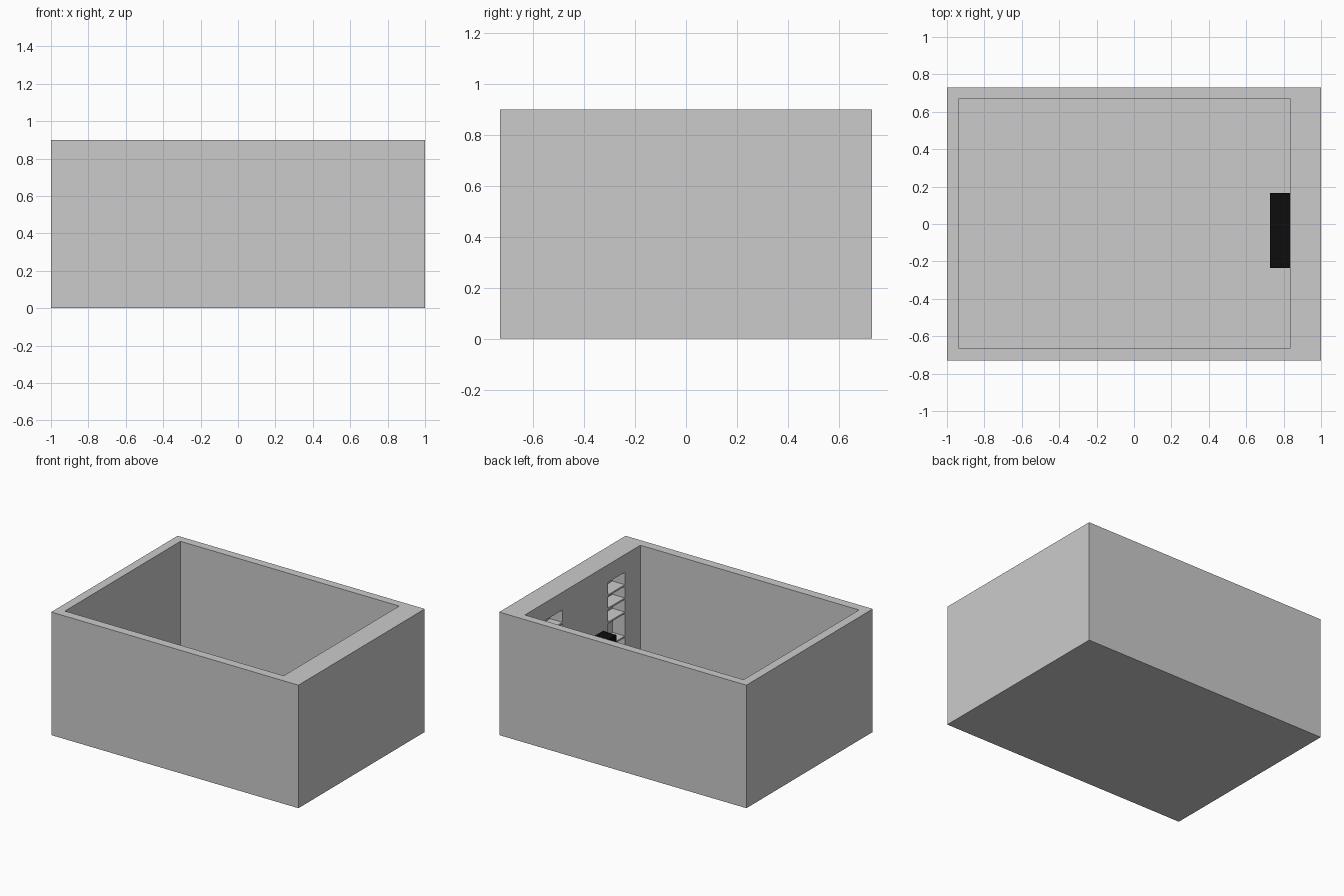
import bpy

if "Cube" in bpy.data.objects:
    bpy.data.objects.remove(bpy.data.objects["Cube"])

FLOOR = 0.05          # top of the floor slab
INNER_X = 0.835       # face of the thick wall
NICHE_TOP = 0.77
NICHE_DEPTH = 0.10


def box(name, x, y, z):
    """Box from min/max pairs along each axis."""
    sx, sy, sz = x[1] - x[0], y[1] - y[0], z[1] - z[0]
    bpy.ops.mesh.primitive_cube_add(size=1, location=(sum(x) / 2, sum(y) / 2, sum(z) / 2))
    ob = bpy.context.object
    ob.name = name
    ob.scale = (sx, sy, sz)
    bpy.ops.object.transform_apply(location=False, rotation=False, scale=True)
    return ob


def cut(target, cutter):
    """Subtract cutter from target, then remove the cutter."""
    cutter.hide_render = True
    mod = target.modifiers.new("cut", 'BOOLEAN')
    mod.operation = 'DIFFERENCE'
    mod.solver = 'EXACT'
    mod.object = cutter
    bpy.context.view_layer.objects.active = target
    bpy.ops.object.modifier_apply(modifier=mod.name)
    bpy.data.objects.remove(cutter, do_unlink=True)


# Room shell: open-topped box with one thicker wall
room = box("room_shell", (-1, 1), (-0.73, 0.73), (0, 0.9))
cut(room, box("room_void", (-0.935, INNER_X), (-0.665, 0.67), (FLOOR, 1.1)))

# Alcoves either side of the fireplace, with thin shelves
for side, y in (("front", (-0.485, -0.29)), ("back", (0.235, 0.43))):
    cut(room, box("alcove_void", (INNER_X - 0.05, INNER_X + NICHE_DEPTH), y, (FLOOR, NICHE_TOP)))
    for i, z in enumerate((0.305, 0.48, 0.583, 0.68)):
        box(f"{side}_shelf_{i + 1}", (INNER_X, INNER_X + NICHE_DEPTH), y, (z - 0.012, z))

# Black fireplace block against the thick wall
fireplace = box("fireplace", (0.727, INNER_X), (-0.235, 0.165), (FLOOR, 0.437))
black = bpy.data.materials.new("black")
black.diffuse_color = (0.004, 0.004, 0.004, 1)
black.use_nodes = True
black.node_tree.nodes["Principled BSDF"].inputs["Base Color"].default_value = black.diffuse_color
fireplace.data.materials.append(black)
